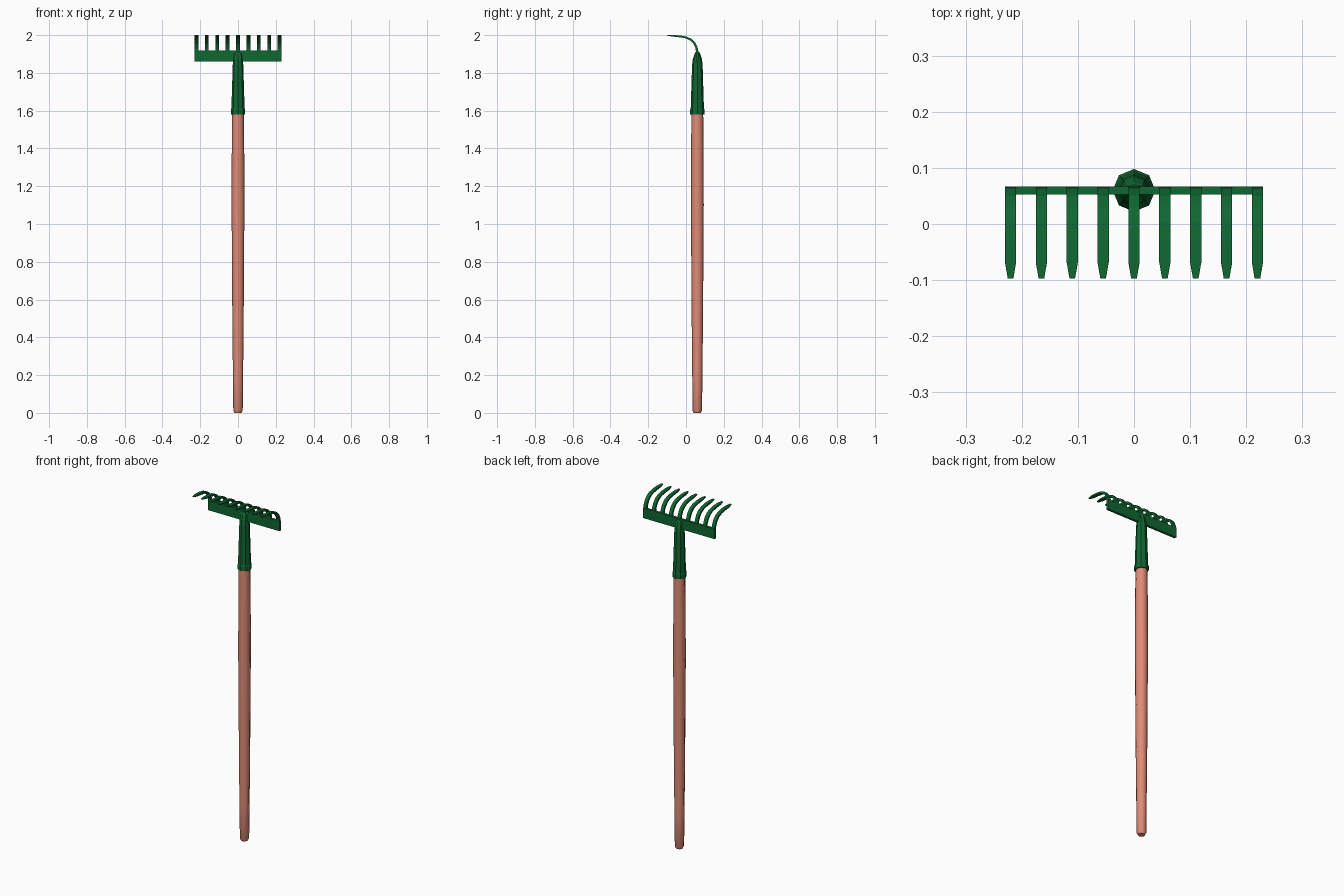
import bpy, bmesh, math

if "Cube" in bpy.data.objects:
    bpy.data.objects.remove(bpy.data.objects["Cube"])

CY = 0.06   # depth of the pole axis


def material(name, rgb):
    m = bpy.data.materials.new(name)
    m.diffuse_color = (*rgb, 1)
    m.use_nodes = True
    m.node_tree.nodes["Principled BSDF"].inputs["Base Color"].default_value = m.diffuse_color
    return m


green = material("dark green metal", (0.005, 0.135, 0.032))
wood = material("reddish wood", (0.74, 0.26, 0.185))


def loft(name, rings, mat):
    """Skin a list of equal-length point rings and cap both ends."""
    bm = bmesh.new()
    loops = [[bm.verts.new(p) for p in ring] for ring in rings]
    n = len(loops[0])
    for a, b in zip(loops, loops[1:]):
        for i in range(n):
            j = (i + 1) % n
            bm.faces.new((a[i], a[j], b[j], b[i]))
    bm.faces.new(loops[0][::-1])
    bm.faces.new(loops[-1])
    bmesh.ops.recalc_face_normals(bm, faces=bm.faces)
    me = bpy.data.meshes.new(name)
    bm.to_mesh(me)
    bm.free()
    me.materials.append(mat)
    ob = bpy.data.objects.new(name, me)
    bpy.context.collection.objects.link(ob)
    return ob


def octagon(z, rx, ry):
    return [(rx * math.cos(i * math.pi / 4), CY + ry * math.sin(i * math.pi / 4), z)
            for i in range(8)]


# Wooden pole, slightly swollen above the middle
pole = [(0, 0.019), (0.012, 0.025), (0.2, 0.027), (0.5, 0.030),
        (0.8, 0.032), (1.1, 0.034), (1.4, 0.033), (1.6, 0.031)]
handle = loft("handle", [octagon(z, r, r) for z, r in pole], wood)
for p in handle.data.polygons:
    p.use_smooth = len(p.vertices) == 4

# Metal socket with a lip, flattened towards the head
socket = [(1.58, 0.038, 0.038), (1.605, 0.038, 0.038), (1.612, 0.035, 0.035),
          (1.84, 0.028, 0.028), (1.87, 0.026, 0.025), (1.90, 0.024, 0.015),
          (1.91, 0.015, 0.010)]
loft("socket", [octagon(*s) for s in socket], green)

# Crossbar of the head
loft("head_bar", [[(x, 0.053, 1.86), (x, 0.067, 1.86), (x, 0.067, 1.918), (x, 0.053, 1.918)]
                  for x in (-0.23, 0.23)], green)

# Curved tines: centre line (y, z), half width, half thickness
tine = [(0.060, 1.905, 0.010, 0.007), (0.056, 1.932, 0.010, 0.006),
        (0.045, 1.956, 0.010, 0.006), (0.027, 1.975, 0.010, 0.006),
        (0.003, 1.987, 0.010, 0.005), (-0.030, 1.993, 0.010, 0.005),
        (-0.068, 1.996, 0.010, 0.004), (-0.097, 1.998, 0.005, 0.002)]


def tine_rings(x):
    rings = []
    for i, (y, z, w, t) in enumerate(tine):
        a, b = tine[max(i - 1, 0)], tine[min(i + 1, len(tine) - 1)]
        dy, dz = b[0] - a[0], b[1] - a[1]
        k = t / math.hypot(dy, dz)
        ny, nz = dz * k, -dy * k      # outward side of the bend
        rings.append([(x - w, y - ny, z - nz), (x + w, y - ny, z - nz),
                      (x + w, y + ny, z + nz), (x - w, y + ny, z + nz)])
    return rings


for i in range(9):
    loft(f"tine_{i + 1}", tine_rings((i - 4) * 0.055), green)
